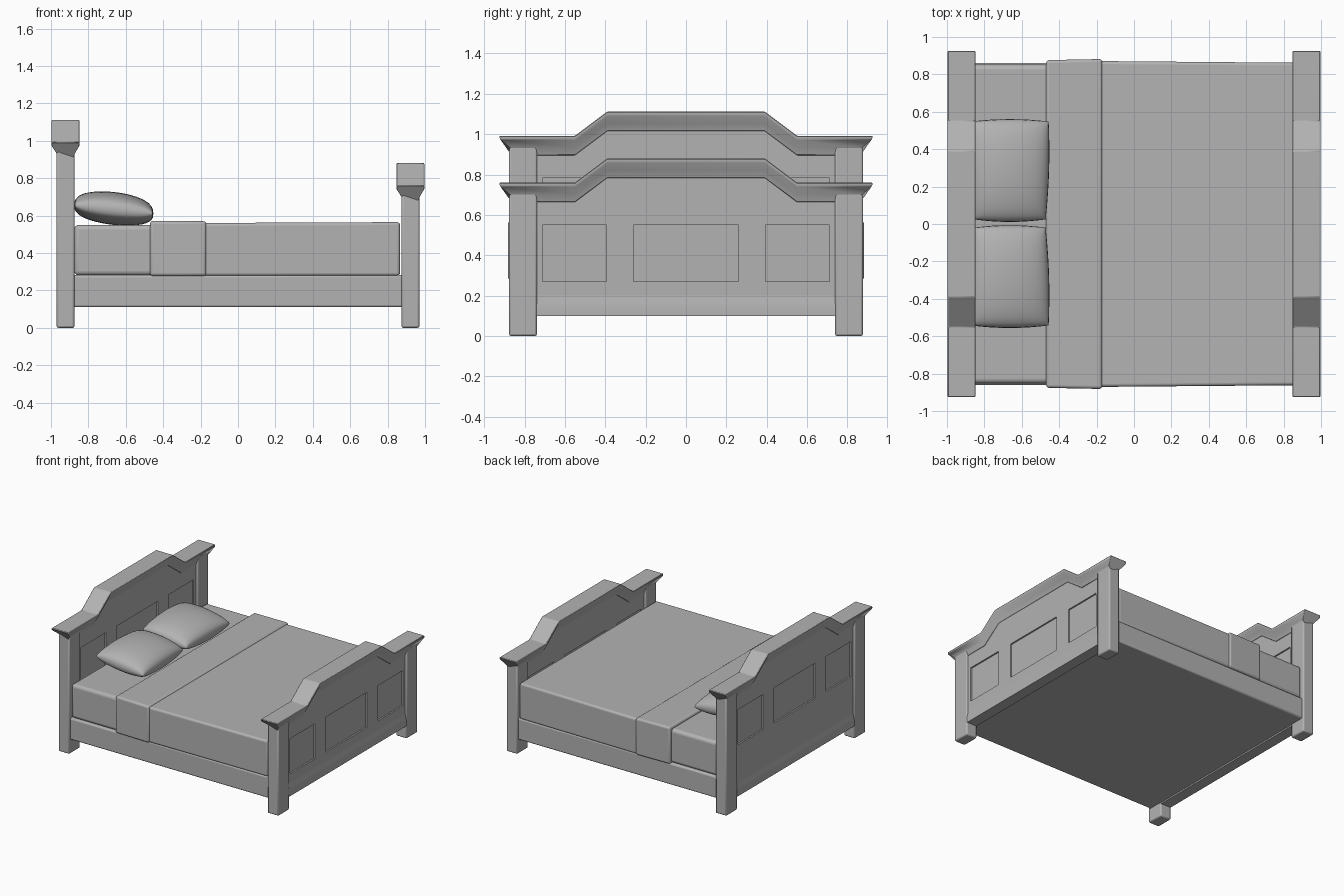
import bpy, bmesh, math

if "Cube" in bpy.data.objects:
    bpy.data.objects.remove(bpy.data.objects["Cube"])

grey = bpy.data.materials.new("soft grey")
grey.diffuse_color = (0.45, 0.45, 0.45, 1)
grey.use_nodes = True
grey.node_tree.nodes["Principled BSDF"].inputs["Base Color"].default_value = grey.diffuse_color


def finish(name, bm, bevel=0.0, segs=2, angle=35):
    bmesh.ops.recalc_face_normals(bm, faces=bm.faces[:])
    me = bpy.data.meshes.new(name)
    bm.to_mesh(me)
    bm.free()
    me.materials.append(grey)
    ob = bpy.data.objects.new(name, me)
    bpy.context.collection.objects.link(ob)
    if bevel:
        m = ob.modifiers.new("bevel", 'BEVEL')
        m.width, m.segments, m.limit_method = bevel, segs, 'ANGLE'
    bpy.ops.object.select_all(action='DESELECT')
    ob.select_set(True)
    bpy.context.view_layer.objects.active = ob
    bpy.ops.object.shade_smooth_by_angle(angle=math.radians(angle))
    return ob


def loft(name, rings, **kw):
    """Join equal closed rings of points and cap both ends."""
    bm = bmesh.new()
    rows = [[bm.verts.new(p) for p in r] for r in rings]
    n = len(rows[0])
    for a, b in zip(rows, rows[1:]):
        for i in range(n):
            j = (i + 1) % n
            bm.faces.new((a[i], a[j], b[j], b[i]))
    bm.faces.new(rows[0])
    bm.faces.new(rows[-1])
    return finish(name, bm, **kw)


def box(name, x0, x1, y0, y1, z0, z1, **kw):
    return loft(name, [[(x, y0, z0), (x, y1, z0), (x, y1, z1), (x, y0, z1)]
                       for x in (x0, x1)], **kw)


def end_board(label, cx, dz):
    """Headboard or footboard; dz raises everything above the lower rail."""
    # Stepped line of the top edge: (y, z)
    half = [(0.925, 0.76), (0.55, 0.76), (0.39, 0.88)]
    path = [(-y, z + dz) for y, z in half] + [(y, z + dz) for y, z in half[::-1]]

    # Flared moulding swept along the top edge
    section = [(0.075, 0, 0), (0.075, -0.018, 0), (0.048, -0.06, 0.05), (0.036, -0.098, 0.06)]
    rings = []
    for y, z in path:
        end = abs(y) > 0.9
        pts = []
        for side, sec in ((1, section), (-1, section[::-1])):
            for w, d, inset in sec:
                yy = y - math.copysign(inset, y) if end else y
                pts.append((cx + side * w, yy, z + d))
        rings.append(pts)
    loft(label + "_cap", rings, bevel=0.004, segs=1)

    # Corner posts
    for s, side in ((-1, "near"), (1, "far")):
        y0, y1 = sorted((s * 0.738, s * 0.877))
        box(f"{label}_post_{side}", cx - 0.048, cx + 0.048, y0, y1, 0.005 - 0.005,
            0.72 + dz, bevel=0.01)

    # Thin recessed panel sheet
    box(label + "_panel", cx - 0.022, cx + 0.022, -0.745, 0.745, 0.12, 0.6 + dz)

    # Raised frame around the three panels
    h, lo, hi = 0.034, 0.27 + dz, 0.55 + dz
    box(label + "_frame_bottom", cx - h, cx + h, -0.745, 0.745, 0.19, lo)
    for s in (-1, 1):
        for a, b in ((0.26, 0.395), (0.71, 0.745)):
            y0, y1 = sorted((s * a, s * b))
            box(label + "_frame_stile", cx - h, cx + h, y0, y1, lo, hi)
    outline = [(-0.745, hi), (0.745, hi), (0.745, 0.70 + dz), (0.55, 0.70 + dz),
               (0.39, 0.82 + dz), (-0.39, 0.82 + dz), (-0.55, 0.70 + dz), (-0.745, 0.70 + dz)]
    loft(label + "_frame_top", [[(x, y, z) for y, z in outline] for x in (cx - h, cx + h)])

    # Moulded lower rail
    prof = [(-0.044, 0.10), (0.044, 0.10), (0.044, 0.145), (0.04, 0.165), (0.034, 0.20),
            (-0.034, 0.20), (-0.04, 0.165), (-0.044, 0.145)]
    loft(label + "_lower_rail", [[(cx + x, y, z) for x, z in prof] for y in (-0.745, 0.745)])


end_board("headboard", -0.922, 0.232)
end_board("footboard", 0.922, 0.0)

# Base, mattress
box("base", -0.885, 0.885, -0.862, 0.862, 0.11, 0.282, bevel=0.012, segs=3)
box("mattress", -0.876, 0.86, -0.852, 0.852, 0.28, 0.55, bevel=0.025, segs=4)


def cover(name, stations, z0):
    loft(name, [[(x, -w, z0), (x, w, z0), (x, w, z), (x, -w, z)] for x, w, z in stations],
         bevel=0.016, segs=4)


# Blanket and its folded top edge
cover("blanket", [(-0.3, 0.872, 0.560), (0.866, 0.862, 0.565)], 0.278)
cover("blanket_fold", [(-0.47, 0.876, 0.572), (-0.17, 0.882, 0.570)], 0.277)


def pillow(name, cy, flip):
    """Puffed cushion, thin at the rim, tilted up toward the headboard."""
    n = 20
    bm = bmesh.new()
    grid = {}
    for side in (1, -1):
        for i in range(n + 1):
            for j in range(n + 1):
                rim = i in (0, n) or j in (0, n)
                if rim and side < 0:
                    grid[side, i, j] = grid[1, i, j]
                    continue
                u = math.sin((i / n - 0.5) * math.pi)
                v = math.sin((j / n - 0.5) * math.pi)
                puff = ((1 - u * u) * (1 - v * v)) ** 0.36
                x = -0.664 + 0.21 * u * (1 - 0.05 * v * v) + 0.008 * v * flip * u
                y = cy + 0.275 * v * (1 - 0.05 * u * u)
                mid = 0.632 - 0.022 * u
                z = mid + side * puff * (0.094 if side > 0 else 0.082)
                grid[side, i, j] = bm.verts.new((x, y, max(z, 0.55)))
    for side in (1, -1):
        for i in range(n):
            for j in range(n):
                bm.faces.new([grid[side, a, b] for a, b in
                              ((i, j), (i + 1, j), (i + 1, j + 1), (i, j + 1))])
    finish(name, bm, angle=80)


pillow("pillow_far", 0.286, 1)
pillow("pillow_near", -0.281, -1)
